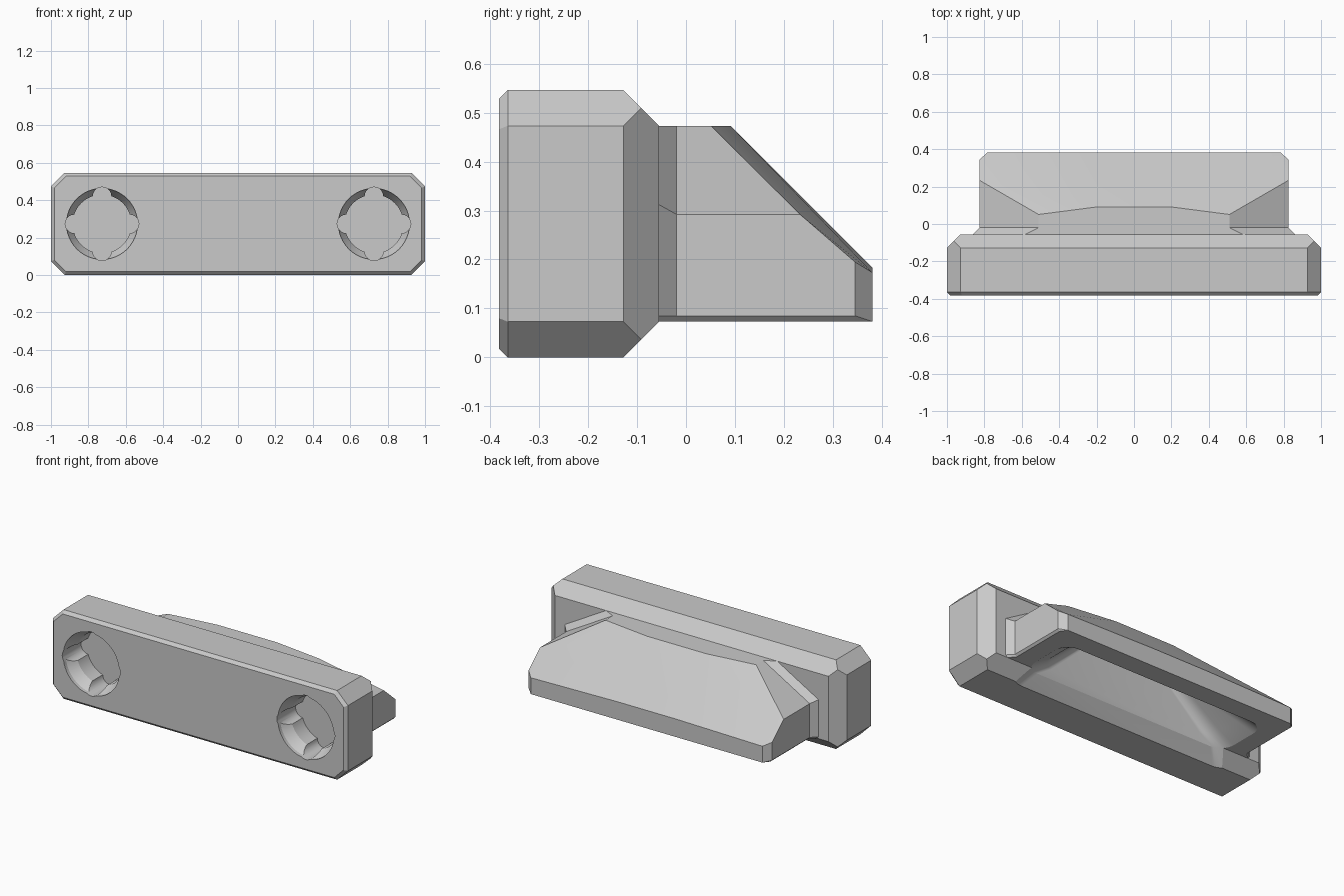
import bpy, bmesh
from math import sin, cos, pi, radians

if "Cube" in bpy.data.objects:
    bpy.data.objects.remove(bpy.data.objects["Cube"])

GREY = bpy.data.materials.new("light_grey")
GREY.use_nodes = True
GREY.diffuse_color = (0.59, 0.59, 0.59, 1)
GREY.node_tree.nodes["Principled BSDF"].inputs["Base Color"].default_value = (0.59, 0.59, 0.59, 1)
H = 0.546          # overall height
MID = H / 2
LOW = 0.073        # large chamfer, also the underside of the wedge
TOP = H - LOW
EDGE = 0.012       # small bevel under the wedge


def finish(name, bm):
    bmesh.ops.recalc_face_normals(bm, faces=bm.faces)
    mesh = bpy.data.meshes.new(name)
    bm.to_mesh(mesh)
    bm.free()
    mesh.materials.append(GREY)
    ob = bpy.data.objects.new(name, mesh)
    bpy.context.collection.objects.link(ob)
    return ob


def hull(name, points):
    """Convex solid from points, mirrored over x."""
    bm = bmesh.new()
    for x, y, z in points:
        for s in (-1, 1):
            bm.verts.new((s * x, y, z))
    bmesh.ops.convex_hull(bm, input=bm.verts)
    bmesh.ops.delete(bm, geom=[v for v in bm.verts if not v.link_faces], context='VERTS')
    bmesh.ops.remove_doubles(bm, verts=bm.verts, dist=0.0005)
    bmesh.ops.dissolve_limit(bm, angle_limit=radians(0.5), verts=bm.verts, edges=bm.edges)
    return finish(name, bm)


def loft(name, rings):
    """Closed solid through rings with equal point counts."""
    bm = bmesh.new()
    loops = [[bm.verts.new(p) for p in ring] for ring in rings]
    n = len(loops[0])
    for a, b in zip(loops, loops[1:]):
        for i in range(n):
            j = (i + 1) % n
            bm.faces.new((a[i], a[j], b[j], b[i]))
    bm.faces.new(loops[0])
    bm.faces.new(loops[-1])
    return finish(name, bm)


def boolean(target, tool, operation):
    mod = target.modifiers.new(operation, 'BOOLEAN')
    mod.operation = operation
    mod.solver = 'EXACT'
    mod.object = tool
    bpy.context.view_layer.objects.active = target
    bpy.ops.object.modifier_apply(modifier=mod.name)
    bpy.data.objects.remove(tool)


# Mounting plate: chamfered block
def plate_ring(y, inset, cut):
    x, h = 1 - inset, MID - inset
    return [(px, y, MID + s * pz) for s in (-1, 1)
            for px, pz in ((x, h - cut), (x - cut, h))]


plate = hull("mounting_plate",
             plate_ring(-0.382, 0.018, 0.062) + plate_ring(-0.364, 0, LOW)
             + plate_ring(-0.128, 0, LOW) + plate_ring(-0.0915, LOW / 2, 0)
             + plate_ring(-0.055, LOW, 0))


# Wedge behind the plate, with sloped shoulders and a flared root
def section(y, side, shoulder, flat):
    return [(side - EDGE, y, LOW), (side, y, LOW + EDGE), (side, y, shoulder), (flat, y, TOP)]


root = hull("wedge_root", section(-0.16, 0.86, 0.312, 0.58)
            + section(-0.055, 0.86, 0.312, 0.58)
            + section(-0.019, 0.825, 0.292, 0.51))
wedge = hull("wedge", section(-0.16, 0.825, 0.292, 0.51) + [
    (0.2, 0.091, TOP), (0.51, 0.051, TOP), (0.825, 0.233, 0.292),
    (0.825, 0.345, 0.195), (0.785, 0.381, 0.173), (0.2, 0.381, 0.183),
    (0.825, 0.345, LOW + EDGE), (0.825 - EDGE, 0.345, LOW), (0.785, 0.381, LOW)])
boolean(plate, wedge, 'UNION')
boolean(plate, root, 'UNION')


# Hollow in the underside: wide lip, then walls that narrow upwards
def rounded_ring(z, half, front, back, r):
    pts = []
    for q, (sx, y) in enumerate(((1, back), (-1, back), (-1, front), (1, front))):
        cy = y - r if y == back else y + r
        for k in range(9):
            a = (q + k / 8) * pi / 2
            pts.append((sx * (half - r) + r * cos(a), cy + r * sin(a), z))
    return pts


hollow = loft("hollow_cutter", [
    rounded_ring(-0.01, 0.78, -0.155, 0.27, 0.1),
    rounded_ring(0.073, 0.7, -0.085, 0.26, 0.09),
    rounded_ring(0.13, 0.6, -0.075, 0.22, 0.08),
    rounded_ring(0.33, 0.36, -0.075, 0.045, 0.055),
    rounded_ring(0.36, 0.31, -0.055, 0.01, 0.03)])
boolean(plate, hollow, 'DIFFERENCE')


# Two sockets in the front: flared mouth, straight bore, four round notches
def bore(cx, cz, steps, n):
    return loft("socket_cutter", [
        [(cx + r * cos(2 * pi * i / n), y, cz + r * sin(2 * pi * i / n)) for i in range(n)]
        for y, r in steps])


for side in (-1, 1):
    cx = side * 0.727
    boolean(plate, bore(cx, MID, ((-0.4, 0.19), (-0.36, 0.19), (-0.3, 0.157), (-0.2, 0.157)), 48),
            'DIFFERENCE')
    for k in range(4):
        a = k * pi / 2
        notch = bore(cx + 0.147 * cos(a), MID + 0.147 * sin(a), ((-0.4, 0.05), (-0.2, 0.05)), 20)
        boolean(plate, notch, 'DIFFERENCE')

# Crisp edges, smooth curves
plate.name = "mounting_bracket"
bpy.ops.object.select_all(action='DESELECT')
plate.select_set(True)
bpy.context.view_layer.objects.active = plate
bpy.ops.object.shade_smooth_by_angle(angle=radians(20))
